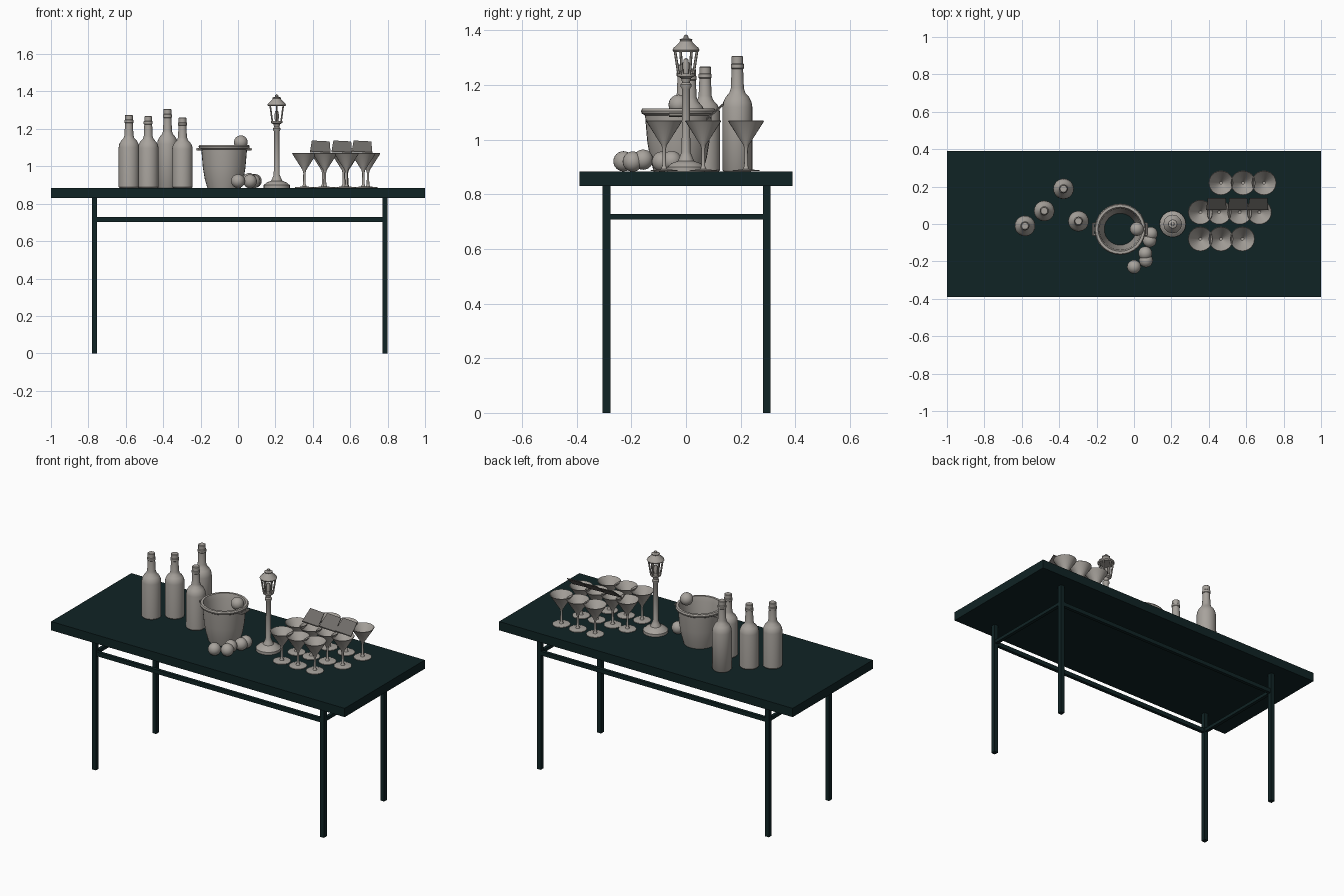
import bpy, bmesh, math
from mathutils import Vector

if "Cube" in bpy.data.objects:
    bpy.data.objects.remove(bpy.data.objects["Cube"])


def material(name, rgb):
    m = bpy.data.materials.new(name)
    m.diffuse_color = (*rgb, 1)
    m.use_nodes = True
    m.node_tree.nodes["Principled BSDF"].inputs["Base Color"].default_value = m.diffuse_color
    return m


GREEN = material("dark green", (0.005, 0.017, 0.018))
GREY = material("warm grey", (0.39, 0.365, 0.335))
DARK = material("card grey", (0.16, 0.15, 0.14))
TOP = 0.884


def finish(name, bm, mat, loc=(0, 0, 0), smooth=True):
    bmesh.ops.remove_doubles(bm, verts=bm.verts, dist=1e-5)
    bmesh.ops.recalc_face_normals(bm, faces=bm.faces)
    me = bpy.data.meshes.new(name)
    bm.to_mesh(me)
    bm.free()
    me.materials.append(mat)
    ob = bpy.data.objects.new(name, me)
    bpy.context.collection.objects.link(ob)
    ob.location = loc
    if smooth:
        bpy.ops.object.select_all(action='DESELECT')
        ob.select_set(True)
        bpy.context.view_layer.objects.active = ob
        bpy.ops.object.shade_smooth_by_angle(angle=math.radians(40))
    return ob


def box(name, x0, x1, y0, y1, z0, z1, mat):
    bm = bmesh.new()
    bmesh.ops.create_cube(bm, size=1)
    for v in bm.verts:
        v.co = Vector(((x0 + x1) / 2 + v.co.x * (x1 - x0),
                       (y0 + y1) / 2 + v.co.y * (y1 - y0),
                       (z0 + z1) / 2 + v.co.z * (z1 - z0)))
    return finish(name, bm, mat, smooth=False)


def lathe(name, profile, loc, mat=GREY, n=24, closed=False):
    bm = bmesh.new()
    rings = [[bm.verts.new((r * math.cos(2 * math.pi * i / n), r * math.sin(2 * math.pi * i / n), z))
              for i in range(n)] for r, z in profile]
    pairs = list(zip(rings, rings[1:]))
    if closed:
        pairs.append((rings[-1], rings[0]))
    for a, b in pairs:
        for i in range(n):
            j = (i + 1) % n
            bm.faces.new((a[i], a[j], b[j], b[i]))
    return finish(name, bm, mat, loc)


def bar(name, a, b, r, mat=GREY, n=8):
    a, b = Vector(a), Vector(b)
    d = b - a
    bm = bmesh.new()
    bmesh.ops.create_cone(bm, cap_ends=True, segments=n, radius1=r, radius2=r, depth=d.length)
    bm.transform(d.to_track_quat('Z', 'Y').to_matrix().to_4x4())
    return finish(name, bm, mat, (a + b) / 2)


# Table
box("table_top", -1, 1, -0.39, 0.39, 0.83, TOP, GREEN)
LX, LY = (-0.768, 0.786), (-0.291, 0.295)
for x in LX:
    for y in LY:
        box("table_leg", x - 0.013, x + 0.013, y - 0.014, y + 0.014, 0, 0.831, GREEN)
    box("end_stretcher", x - 0.01, x + 0.01, LY[0], LY[1], 0.708, 0.728, GREEN)
for y in LY:
    box("long_stretcher", LX[0], LX[1], y - 0.01, y + 0.01, 0.703, 0.728, GREEN)

# Bottles
for x, y, top in ((-0.583, -0.01, 1.275), (-0.48, 0.07, 1.268),
                  (-0.377, 0.188, 1.307), (-0.297, 0.015, 1.26)):
    h = (top - TOP) / 0.423
    prof = [(0, 0), (0.05, 0), (0.055, 0.006), (0.055, 0.235), (0.052, 0.253), (0.043, 0.272),
            (0.029, 0.288), (0.024, 0.305), (0.021, 0.375), (0.024, 0.378), (0.024, 0.392),
            (0.021, 0.395), (0.021, 0.42), (0.018, 0.423), (0, 0.423)]
    lathe("bottle", [(r, z * h) for r, z in prof], (x, y, TOP))

# Ice bucket, open down to the table, with side handles
BX, BY = -0.074, -0.028
lathe("bucket", [(0.09, 0), (0.104, 0.05), (0.114, 0.11), (0.122, 0.205), (0.134, 0.212),
                 (0.137, 0.222), (0.132, 0.23), (0.118, 0.23), (0.11, 0.2), (0.103, 0.11),
                 (0.085, 0.0)], (BX, BY, TOP), n=32, closed=True)
for s in (-1, 1):
    c = Vector((BX, BY, TOP + 0.207))
    for dy in (-0.03, 0.03):
        bar("handle_arm", c + Vector((s * 0.112, dy, 0)), c + Vector((s * 0.143, dy, 0)), 0.006)
    bar("handle_grip", c + Vector((s * 0.143, -0.034, 0)), c + Vector((s * 0.143, 0.034, 0)), 0.007)

# Fruit on the table and in the bucket
for x, y, z in ((0.015, -0.027, 1.128), (0.09, -0.052, 0.922), (0.083, -0.088, 0.92),
                (0.06, -0.157, 0.927), (0.064, -0.195, 0.92), (0, -0.229, 0.921)):
    bm = bmesh.new()
    bmesh.ops.create_uvsphere(bm, u_segments=20, v_segments=12, radius=0.037)
    finish("fruit", bm, GREY, (x, y, z))

# Lamp post: base, pole, cage and roof
P = Vector((0.207, 0, 0))
lathe("lamp_post", [(0, TOP), (0.07, TOP), (0.07, 0.9), (0.06, 0.907), (0.055, 0.913), (0.03, 0.922),
                    (0.022, 0.94), (0.016, 0.955), (0.014, 1.185), (0.02, 1.195), (0.02, 1.203),
                    (0.014, 1.21), (0.018, 1.225), (0.03, 1.232), (0.031, 1.243), (0, 1.243)], P)
for i in range(6):
    a = math.radians(60 * i + 30)
    d = Vector((math.cos(a), math.sin(a), 0))
    bar("cage_post", P + d * 0.027 + Vector((0, 0, 1.238)), P + d * 0.041 + Vector((0, 0, 1.33)), 0.005, n=6)
lathe("lamp_bulb", [(0, 1.24), (0.01, 1.24), (0.012, 1.275), (0.008, 1.295), (0, 1.3)], P, n=12)
lathe("lamp_roof", [(0, 1.322), (0.046, 1.322), (0.05, 1.328), (0.046, 1.336), (0.026, 1.354),
                    (0.022, 1.362), (0.024, 1.367), (0.009, 1.372), (0.008, 1.38), (0, 1.386)], P, n=12)

# Cocktail glasses in three rows
GLASS = [(0, 0.001), (0.05, 0.001), (0.05, 0.004), (0.012, 0.008), (0.007, 0.02), (0.006, 0.08),
         (0.01, 0.096), (0.066, 0.184), (0.064, 0.186), (0.008, 0.102), (0, 0.1)]
ROWS = ((0.22, (0.465, 0.583, 0.695)), (0.063, (0.355, 0.455, 0.565, 0.67)),
        (-0.08, (0.355, 0.465, 0.58)))
for y, xs in ROWS:
    for x in xs:
        lathe("cocktail_glass", GLASS, (x, y, TOP))

# Tilted cards resting on the middle row
for x in (0.44, 0.555, 0.663):
    bm = bmesh.new()
    for dz in (0, 0.006):
        bm.faces.new([bm.verts.new(p) for p in (
            (x - 0.055, 0.075, 1.075 + dz), (x + 0.055, 0.075, 1.07 + dz),
            (x + 0.05, 0.14, 1.127 + dz), (x - 0.045, 0.14, 1.132 + dz))])
    bm.verts.ensure_lookup_table()
    for i in range(4):
        j = (i + 1) % 4
        bm.faces.new([bm.verts[k] for k in (i, j, j + 4, i + 4)])
    finish("tilted_card", bm, DARK, smooth=False)
